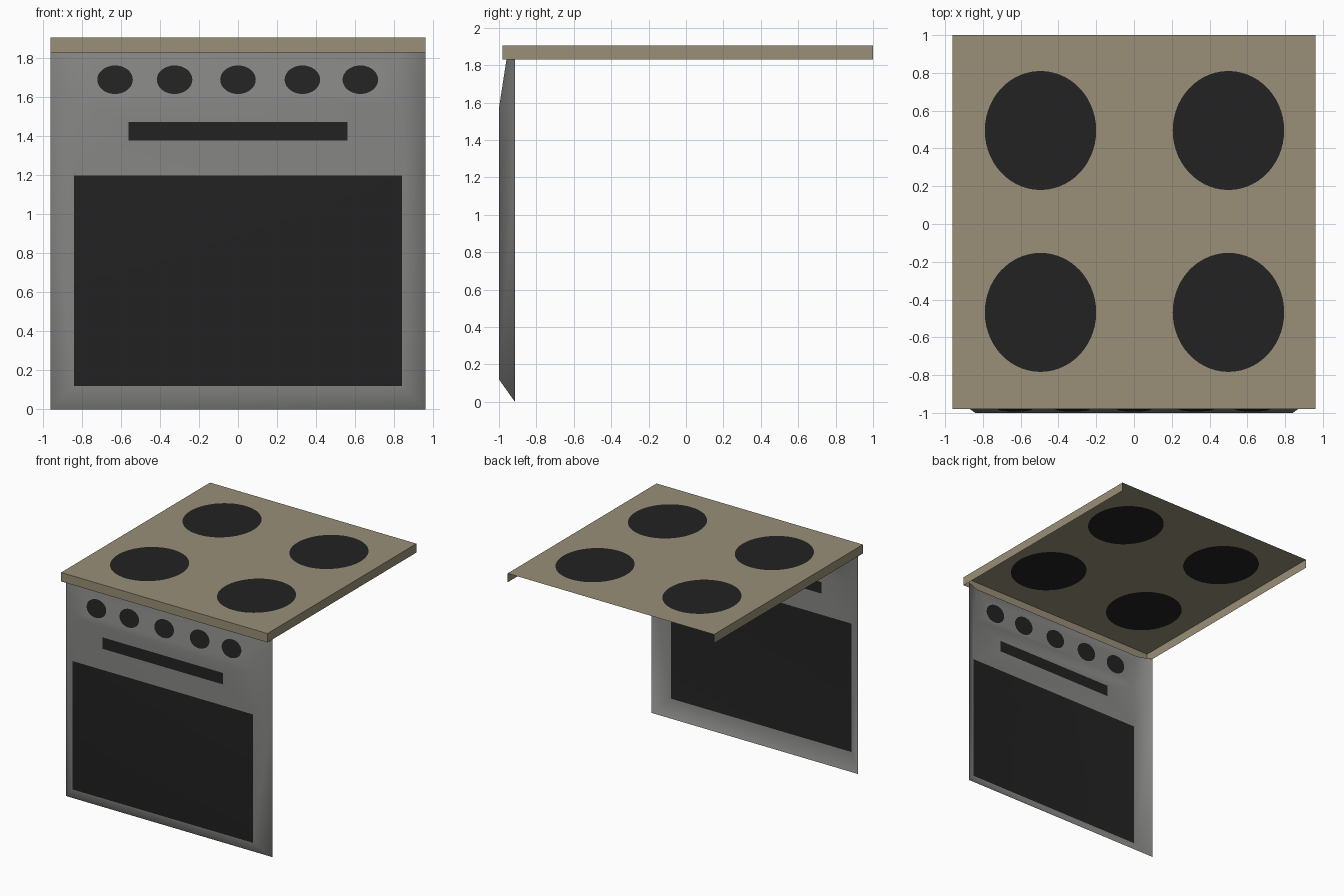
import bpy, bmesh, math
from mathutils import Vector
from mathutils.geometry import tessellate_polygon

if "Cube" in bpy.data.objects:
    bpy.data.objects.remove(bpy.data.objects["Cube"])


def material(name, rgb):
    m = bpy.data.materials.new(name)
    m.diffuse_color = (*rgb, 1)
    m.use_nodes = True
    m.node_tree.nodes["Principled BSDF"].inputs["Base Color"].default_value = m.diffuse_color
    return m


STEEL = material("grey steel", (0.24, 0.24, 0.235))
BEIGE = material("beige enamel", (0.32, 0.275, 0.185))
BLACK = material("black glass", (0.016, 0.016, 0.016))


def add_face(bm, pts, out, mat=0):
    """Add one polygon whose normal points along 'out'."""
    f = bm.faces.new([bm.verts.new(p) for p in pts])
    f.normal_update()
    if f.normal.dot(Vector(out)) < 0:
        f.normal_flip()
    f.material_index = mat


def add_cut_sheet(bm, outer, holes, out):
    """Flat sheet with inset outlines; the outlines get the second colour."""
    loops = [[Vector(p) for p in loop] for loop in [outer] + holes]
    flat = [p for loop in loops for p in loop]
    for tri in tessellate_polygon(loops):
        pts = [flat[i] for i in tri]
        if (pts[1] - pts[0]).cross(pts[2] - pts[0]).length > 1e-9:
            add_face(bm, pts, out)
    for hole in loops[1:]:
        add_face(bm, hole, out, 1)


def ellipse(cx, cy, rx, ry, n=40):
    return [(cx + rx * math.cos(2 * math.pi * i / n),
             cy + ry * math.sin(2 * math.pi * i / n)) for i in range(n)]


def rect(x0, x1, y0, y1):
    return [(x0, y0), (x1, y0), (x1, y1), (x0, y1)]


def finish(bm, name, mats, smooth=False):
    bmesh.ops.remove_doubles(bm, verts=bm.verts, dist=0.0005)
    me = bpy.data.meshes.new(name)
    bm.to_mesh(me)
    bm.free()
    for m in mats:
        me.materials.append(m)
    me.polygons.foreach_set("use_smooth", [smooth] * len(me.polygons))
    ob = bpy.data.objects.new(name, me)
    bpy.context.collection.objects.link(ob)
    return ob


# Cooktop: thin sheet with four burners, rim on three sides, open at the back
W, Y0, Y1, Z0, Z1 = 0.96, -0.98, 1.0, 1.83, 1.905
bm = bmesh.new()
burners = [ellipse(x, y, 0.295, 0.315, 56) for x in (-0.495, 0.5) for y in (-0.468, 0.495)]
add_cut_sheet(bm, [(x, y, Z1) for x, y in rect(-W, W, Y0, Y1)],
              [[(x, y, Z1) for x, y in b] for b in burners], (0, 0, 1))
add_face(bm, [(x, Y0, z) for x, z in rect(-W, W, Z0, Z1)], (0, -1, 0))
for s in (-1, 1):
    add_face(bm, [(s * W, y, z) for y, z in rect(Y0, Y1, Z0, Z1)], (s, 0, 0))
finish(bm, "cooktop", [BEIGE, BLACK])

# Front panel: thin sheet, flat middle with bevelled sides and bottom
F, YF, YB, YT = 0.84, -1.0, -0.915, -0.96
ZB, ZW, ZK = 0.12, 1.20, 1.57
FRONT = (0, -1, 0)


def on_front(x, z):
    """Place a point on the panel; the control strip leans back at the top."""
    return (x, YF + max(0, z - ZK) / (Z0 - ZK) * (YT - YF), z)


def panel(pts):
    return [on_front(x, z) for x, z in pts]


bm = bmesh.new()
# oven window
add_face(bm, panel(rect(-F, F, ZB, ZW)), FRONT, 1)
# handle band
add_cut_sheet(bm, panel(rect(-F, F, ZW, ZK)),
              [panel(rect(-0.56, 0.56, 1.378, 1.474))], FRONT)
# control strip with five knobs
knobs = [ellipse(x, 1.69, 0.091, 0.073) for x in (-0.63, -0.325, 0, 0.33, 0.627)]
add_cut_sheet(bm, panel(rect(-F, F, ZK, Z0)), [panel(k) for k in knobs], FRONT)
# bevelled bottom and sides
add_face(bm, [(-W, YB, 0), (W, YB, 0), (F, YF, ZB), (-F, YF, ZB)], FRONT)
rows = [(ZB, 0), (ZW, ZW), (ZK, ZK), (Z0, Z0)]
for s in (-1, 1):
    for (a, ao), (b, bo) in zip(rows, rows[1:]):
        add_face(bm, [on_front(s * F, a), (s * W, YB, ao),
                      (s * W, YB, bo), on_front(s * F, b)], FRONT)
ob = finish(bm, "front_panel", [STEEL, BLACK], smooth=True)
ob.modifiers.new("weighted_normals", "WEIGHTED_NORMAL")
